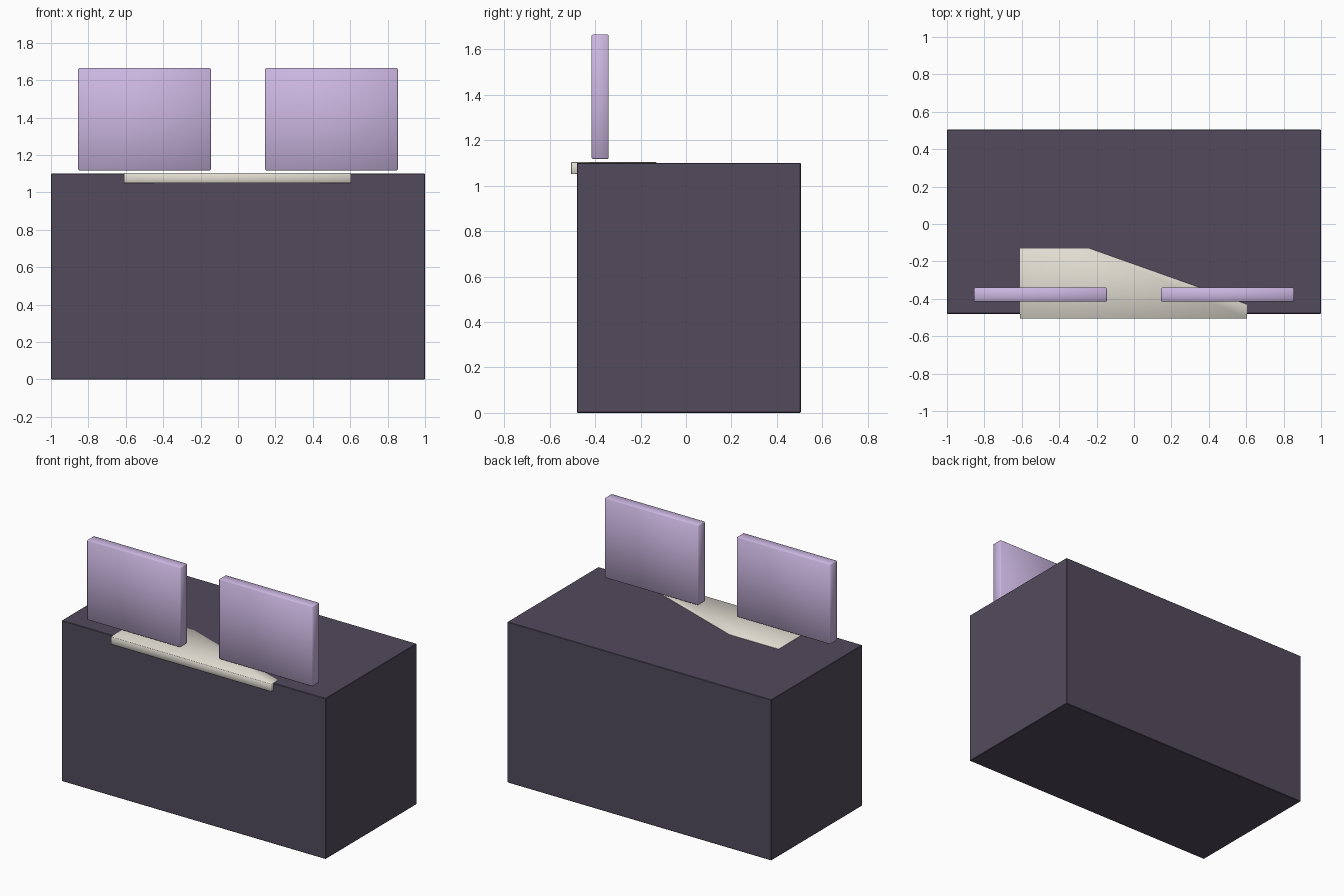
import bpy
import bmesh

cube = bpy.data.objects.get("Cube")
if cube:
    bpy.data.objects.remove(cube, do_unlink=True)


def material(name, rgb):
    mat = bpy.data.materials.new(name)
    mat.use_nodes = True
    mat.diffuse_color = (*rgb, 1)
    mat.node_tree.nodes["Principled BSDF"].inputs["Base Color"].default_value = (*rgb, 1)
    return mat


def prism(name, outline, z0, z1, mat, bevel, smooth):
    """Extrude a counter-clockwise outline from z0 to z1 with chamfered edges."""
    bm = bmesh.new()
    base = bm.faces.new([bm.verts.new((x, y, z0)) for x, y in outline])
    top = bmesh.ops.extrude_face_region(bm, geom=[base])["geom"]
    verts = [v for v in top if isinstance(v, bmesh.types.BMVert)]
    bmesh.ops.translate(bm, verts=verts, vec=(0, 0, z1 - z0))
    if bevel:
        bmesh.ops.bevel(bm, geom=bm.edges[:], offset=bevel, segments=1,
                        profile=0.5, affect='EDGES')
    bmesh.ops.recalc_face_normals(bm, faces=bm.faces[:])
    for face in bm.faces:
        face.smooth = smooth
    mesh = bpy.data.meshes.new(name)
    bm.to_mesh(mesh)
    bm.free()
    mesh.materials.append(mat)
    obj = bpy.data.objects.new(name, mesh)
    bpy.context.collection.objects.link(obj)
    return obj


def rectangle(x0, x1, y0, y1):
    return [(x0, y0), (x1, y0), (x1, y1), (x0, y1)]


dark = material("dark_plum", (0.085, 0.07, 0.108))
lilac = material("lilac", (0.6, 0.47, 0.75))
cream = material("cream", (0.76, 0.73, 0.65))

# Large block body
prism("body", rectangle(-1, 1, -0.48, 0.505), 0, 1.1, dark, 0.003, False)

# Lip plate set into the top, with its slanted back edge
lip = [(-0.61, -0.505), (0.605, -0.505), (0.605, -0.43), (-0.24, -0.13), (-0.61, -0.13)]
prism("lip_plate", lip, 1.05, 1.103, cream, 0.002, True)

# Pair of floating upright panels
for name, x in (("right_panel", -0.5), ("left_panel", 0.5)):
    prism(name, rectangle(x - 0.355, x + 0.355, -0.415, -0.34), 1.117, 1.665,
          lilac, 0.005, True)
